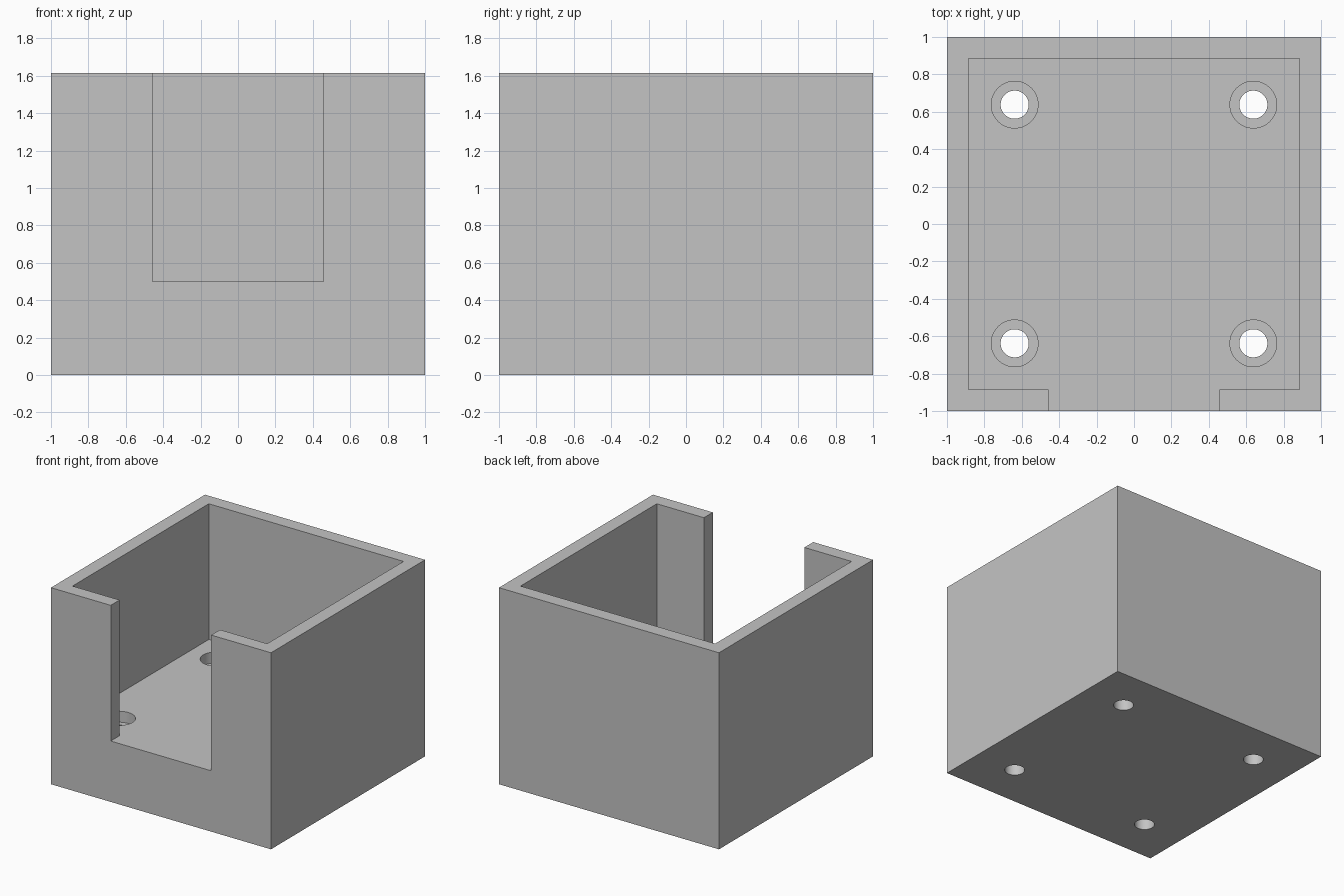
import bpy
import math

default = bpy.data.objects.get("Cube")
if default:
    bpy.data.objects.remove(default, do_unlink=True)

SIZE, HEIGHT = 2.0, 1.615
WALL = 0.115
FLOOR = 0.5
NOTCH = 0.913
HOLE_POS = 0.638
HOLE_R, BORE_R, BORE_DEPTH = 0.075, 0.125, 0.09
MARGIN = 0.2

grey = bpy.data.materials.new("plain grey")
grey.use_nodes = True
grey.diffuse_color = (0.55, 0.55, 0.55, 1)
grey.node_tree.nodes["Principled BSDF"].inputs["Base Color"].default_value = (0.55, 0.55, 0.55, 1)


def box(name, lo, hi):
    centre = [(a + b) / 2 for a, b in zip(lo, hi)]
    bpy.ops.mesh.primitive_cube_add(size=1, location=centre)
    obj = bpy.context.object
    obj.name = name
    obj.scale = [b - a for a, b in zip(lo, hi)]
    bpy.ops.object.transform_apply(location=True, rotation=False, scale=True)
    obj.data.materials.append(grey)
    return obj


def cylinder(name, x, y, radius, z0, z1):
    bpy.ops.mesh.primitive_cylinder_add(vertices=64, radius=radius, depth=z1 - z0,
                                        location=(x, y, (z0 + z1) / 2))
    obj = bpy.context.object
    obj.name = name
    obj.data.materials.append(grey)
    return obj


def cut(target, cutter):
    cutter.hide_render = True
    mod = target.modifiers.new(cutter.name, "BOOLEAN")
    mod.operation = "DIFFERENCE"
    mod.solver = "EXACT"
    mod.object = cutter
    bpy.context.view_layer.objects.active = target
    bpy.ops.object.modifier_apply(modifier=mod.name)
    bpy.data.objects.remove(cutter, do_unlink=True)


# Outer block
half = SIZE / 2
inner = half - WALL
housing = box("open_housing", (-half, -half, 0), (half, half, HEIGHT))

# Cavity and front opening share the floor level
cut(housing, box("cavity_cutter", (-inner, -inner, FLOOR), (inner, inner, HEIGHT + MARGIN)))
cut(housing, box("front_opening_cutter", (-NOTCH / 2, -half - MARGIN, FLOOR),
                 (NOTCH / 2, 0, HEIGHT + MARGIN)))

# Counterbored screw holes through the thick floor
for sx in (-1, 1):
    for sy in (-1, 1):
        x, y = sx * HOLE_POS, sy * HOLE_POS
        cut(housing, cylinder("counterbore_cutter", x, y, BORE_R, FLOOR - BORE_DEPTH, FLOOR + MARGIN))
        cut(housing, cylinder("screw_hole_cutter", x, y, HOLE_R, -MARGIN, FLOOR + MARGIN))

# Smooth hole walls, crisp edges
bpy.ops.object.select_all(action="DESELECT")
housing.select_set(True)
bpy.context.view_layer.objects.active = housing
bpy.ops.object.shade_smooth_by_angle(angle=math.radians(30))
